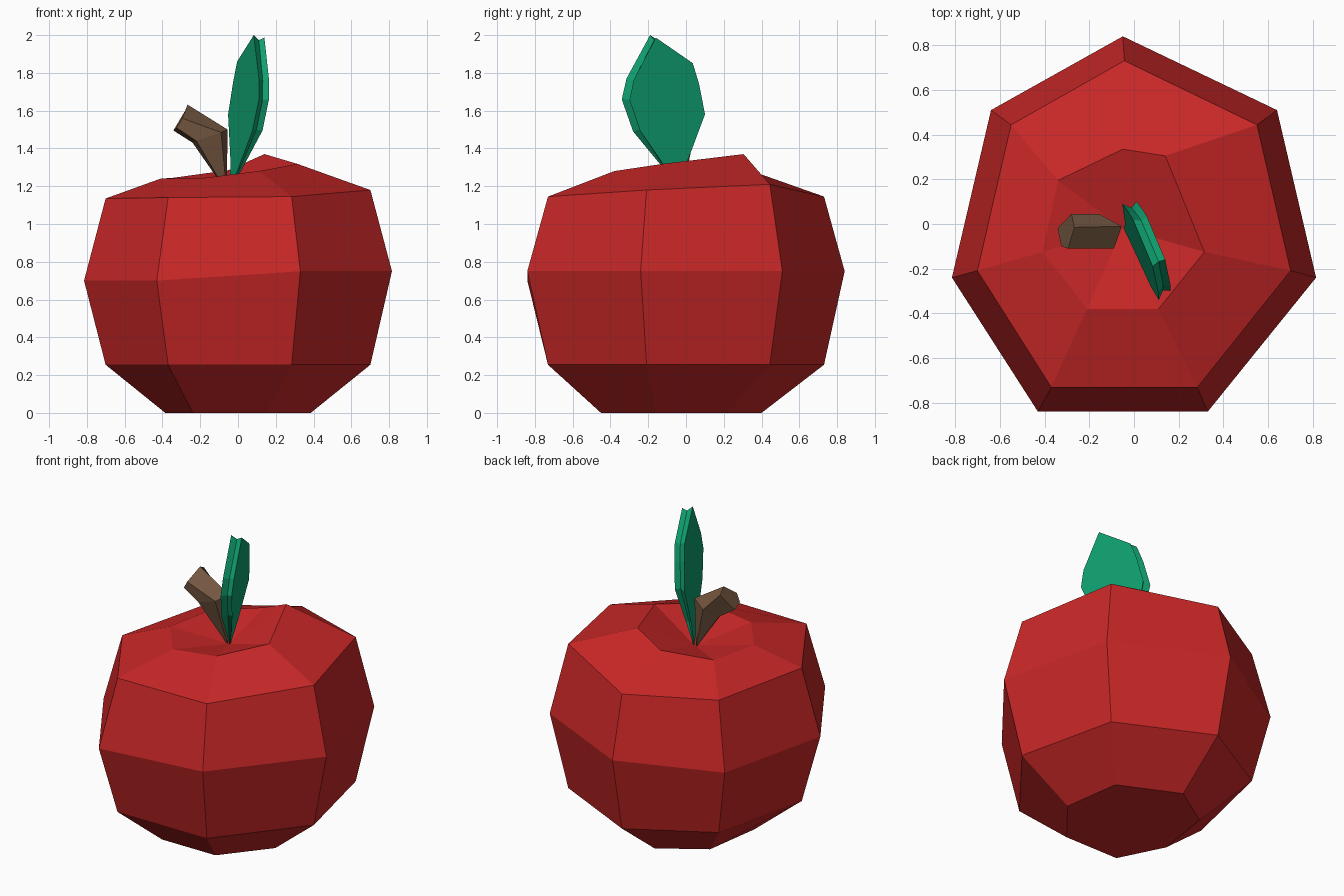
import bpy, bmesh

if "Cube" in bpy.data.objects:
    bpy.data.objects.remove(bpy.data.objects["Cube"])


def material(name, rgb):
    m = bpy.data.materials.new(name)
    m.diffuse_color = (*rgb, 1.0)
    m.use_nodes = True
    m.node_tree.nodes["Principled BSDF"].inputs["Base Color"].default_value = m.diffuse_color
    return m


def loft(name, rings, mat, start_tip=None, end_tip=None):
    """Skin matching rings of points; each end is a tip point or a flat cap."""
    bm = bmesh.new()
    vs = [[bm.verts.new(p) for p in ring] for ring in rings]
    n = len(vs[0])
    for a, b in zip(vs, vs[1:]):
        for i in range(n):
            j = (i + 1) % n
            bm.faces.new((a[i], a[j], b[j], b[i]))
    for ring, tip in ((vs[0], start_tip), (vs[-1], end_tip)):
        if tip is None:
            bm.faces.new(ring)
        else:
            t = bm.verts.new(tip)
            for i in range(n):
                bm.faces.new((ring[i], ring[(i + 1) % n], t))
    bmesh.ops.recalc_face_normals(bm, faces=bm.faces)
    me = bpy.data.meshes.new(name)
    bm.to_mesh(me)
    bm.free()
    me.materials.append(mat)
    ob = bpy.data.objects.new(name, me)
    bpy.context.collection.objects.link(ob)
    return ob


red = material("apple red", (0.58, 0.020, 0.020))
brown = material("stem brown", (0.18, 0.098, 0.053))
green = material("leaf green", (0.005, 0.35, 0.16))

# Fruit: seven-sided rings, counter-clockwise from the back point
belly = [(-0.05, 0.84), (-0.64, 0.51), (-0.815, -0.24), (-0.43, -0.84),
         (0.33, -0.84), (0.815, -0.24), (0.64, 0.51)]
shoulder = [(x * 0.86, y * 0.87) for x, y in belly]
base = [(-0.05, 0.40), (-0.33, 0.22), (-0.385, -0.16), (-0.24, -0.45),
        (0.15, -0.45), (0.385, -0.16), (0.33, 0.22)]
belly_z = (0.75, 0.70, 0.70, 0.70, 0.75, 0.75, 0.75)
shoulder_z = (1.145, 1.13, 1.135, 1.14, 1.145, 1.18, 1.21)
rim = [(-0.05, 0.335, 1.285), (-0.34, 0.195, 1.245), (-0.41, -0.125, 1.24),
       (-0.21, -0.38, 1.24), (0.11, -0.38, 1.28), (0.315, -0.125, 1.318),
       (0.14, 0.305, 1.37)]
loft("apple_body", [
    [(x, y, 0) for x, y in base],
    [(x, y, 0.255) for x, y in shoulder],
    [(x, y, z) for (x, y), z in zip(belly, belly_z)],
    [(x, y, z) for (x, y), z in zip(shoulder, shoulder_z)],
    rim,
], red, end_tip=(-0.05, -0.02, 1.18))

# Stem: five-sided, tapering to the dip and bent to the left
stem_bend = [(-0.055, -0.01, 1.50), (-0.09, -0.11, 1.485), (-0.22, -0.10, 1.44),
             (-0.24, 0.0, 1.43), (-0.155, 0.045, 1.47)]
stem_end = [(-0.267, -0.015, 1.632), (-0.295, -0.11, 1.56), (-0.325, -0.10, 1.51),
            (-0.342, -0.02, 1.495), (-0.28, 0.045, 1.60)]
loft("stem", [stem_bend, stem_end], brown, start_tip=(-0.06, -0.02, 1.17))

# Leaf: two leaning blades with a pinched rim between them
outline = [(-0.02, 1.17), (0.0, 1.33), (0.09, 1.58), (0.055, 1.75), (0.02, 1.86),
           (-0.19, 2.0), (-0.315, 1.77), (-0.34, 1.66), (-0.28, 1.49), (-0.14, 1.32)]


def blade(offset, scale):
    pts = []
    for y, z in outline:
        x = -0.018 - 0.365 * y + 0.08 * (z - 1.6)
        t = min(1.0, (z - 1.17) / 0.3) * offset      # thickness fades at the base
        s = 1 - (1 - scale) * min(1.0, (z - 1.17) / 0.3)
        y2, z2 = -0.13 + (y + 0.13) * s, 1.62 + (z - 1.62) * (s + 1) / 2
        x2 = x - 0.365 * (y2 - y)
        pts.append((x2 + t, y2 + 0.45 * t, z2))
    return pts


loft("leaf", [blade(0, 1), blade(0.03, 0.86), blade(0.058, 0.93)], green)
